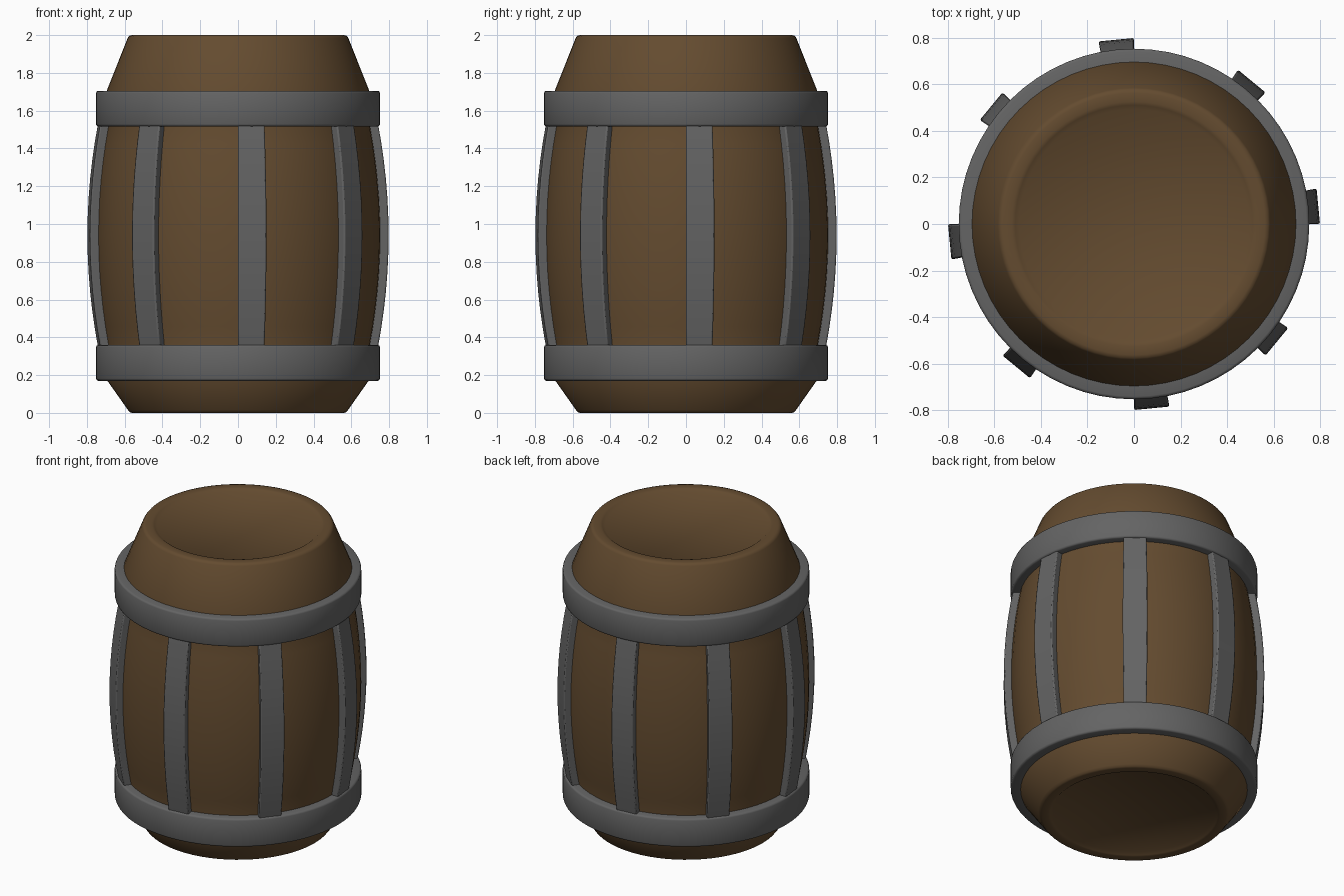
import bpy, bmesh, math

if "Cube" in bpy.data.objects:
    bpy.data.objects.remove(bpy.data.objects["Cube"])

SEG = 64

def material(name, rgb):
    m = bpy.data.materials.new(name)
    m.diffuse_color = (*rgb, 1)
    m.use_nodes = True
    m.node_tree.nodes["Principled BSDF"].inputs["Base Color"].default_value = m.diffuse_color
    return m

wood = material("brown_wood", (0.127, 0.071, 0.029))
iron = material("grey_iron", (0.127, 0.127, 0.127))

def bulge(z):
    return 0.752 - 0.054 * ((z - 0.94) / 0.58) ** 2

def finish(bm, name, mat, angle=35, bevel=0):
    bmesh.ops.recalc_face_normals(bm, faces=bm.faces)
    me = bpy.data.meshes.new(name)
    bm.to_mesh(me)
    bm.free()
    ob = bpy.data.objects.new(name, me)
    bpy.context.collection.objects.link(ob)
    me.materials.append(mat)
    bpy.ops.object.select_all(action='DESELECT')
    ob.select_set(True)
    bpy.context.view_layer.objects.active = ob
    bpy.ops.object.shade_smooth_by_angle(angle=math.radians(angle))
    if bevel:
        b = ob.modifiers.new("soft_edges", 'BEVEL')
        b.width, b.segments, b.limit_method = bevel, 2, 'ANGLE'
        b.angle_limit = math.radians(40)
    return ob

def lathe(name, profile, mat, closed=False, angle=35):
    bm = bmesh.new()
    rings = [[bm.verts.new((r * math.cos(2 * math.pi * i / SEG),
                            r * math.sin(2 * math.pi * i / SEG), z))
              for i in range(SEG)] for r, z in profile]
    pairs = list(zip(rings, rings[1:]))
    if closed:
        pairs.append((rings[-1], rings[0]))
    else:
        bm.faces.new(rings[0])
        bm.faces.new(rings[-1])
    for a, b in pairs:
        for i in range(SEG):
            j = (i + 1) % SEG
            bm.faces.new((a[i], a[j], b[j], b[i]))
    return finish(bm, name, mat, angle)

# Wooden body with shallow recessed ends
sides = [(bulge(0.36 + 1.16 * i / 12), 0.36 + 1.16 * i / 12) for i in range(13)]
body = [(0.493, 0.018), (0.51, 0.004), (0.525, 0), (0.562, 0), (0.574, 0.004), (0.583, 0.016),
        (0.695, 0.175)] + sides + [
        (0.697, 1.70), (0.584, 1.985), (0.576, 1.996), (0.562, 2.0), (0.525, 2.0),
        (0.51, 1.996), (0.493, 1.982)]
lathe("barrel_body", body, wood, angle=40)

# Iron hoops with softened edges
def hoop(name, z0, z1):
    c, ri, ro = 0.012, 0.66, 0.752
    lathe(name, [(ri, z0), (ro - c, z0), (ro - c * 0.3, z0 + c * 0.3), (ro, z0 + c),
                 (ro, z1 - c), (ro - c * 0.3, z1 - c * 0.3), (ro - c, z1), (ri, z1)],
          iron, closed=True, angle=50)

hoop("lower_hoop", 0.17, 0.36)
hoop("upper_hoop", 1.517, 1.705)

# Eight curved vertical straps
def strap(name, start):
    bm = bmesh.new()
    rows = []
    for i in range(13):
        z = 0.345 + 1.19 * i / 12
        a, b = start, start + math.radians(11.0)
        ri, ro = bulge(z) - 0.03, bulge(z) + 0.046
        rows.append([bm.verts.new((r * math.cos(t), r * math.sin(t), z))
                     for r, t in ((ri, a), (ro, a), (ro, b), (ri, b))])
    for p, q in zip(rows, rows[1:]):
        for k in range(4):
            n = (k + 1) % 4
            bm.faces.new((p[k], p[n], q[n], q[k]))
    bm.faces.new(rows[0])
    bm.faces.new(rows[-1])
    finish(bm, name, iron, 50, bevel=0.008)

for k in range(8):
    strap(f"strap_{k + 1}", math.radians(-90 + 45 * k))
